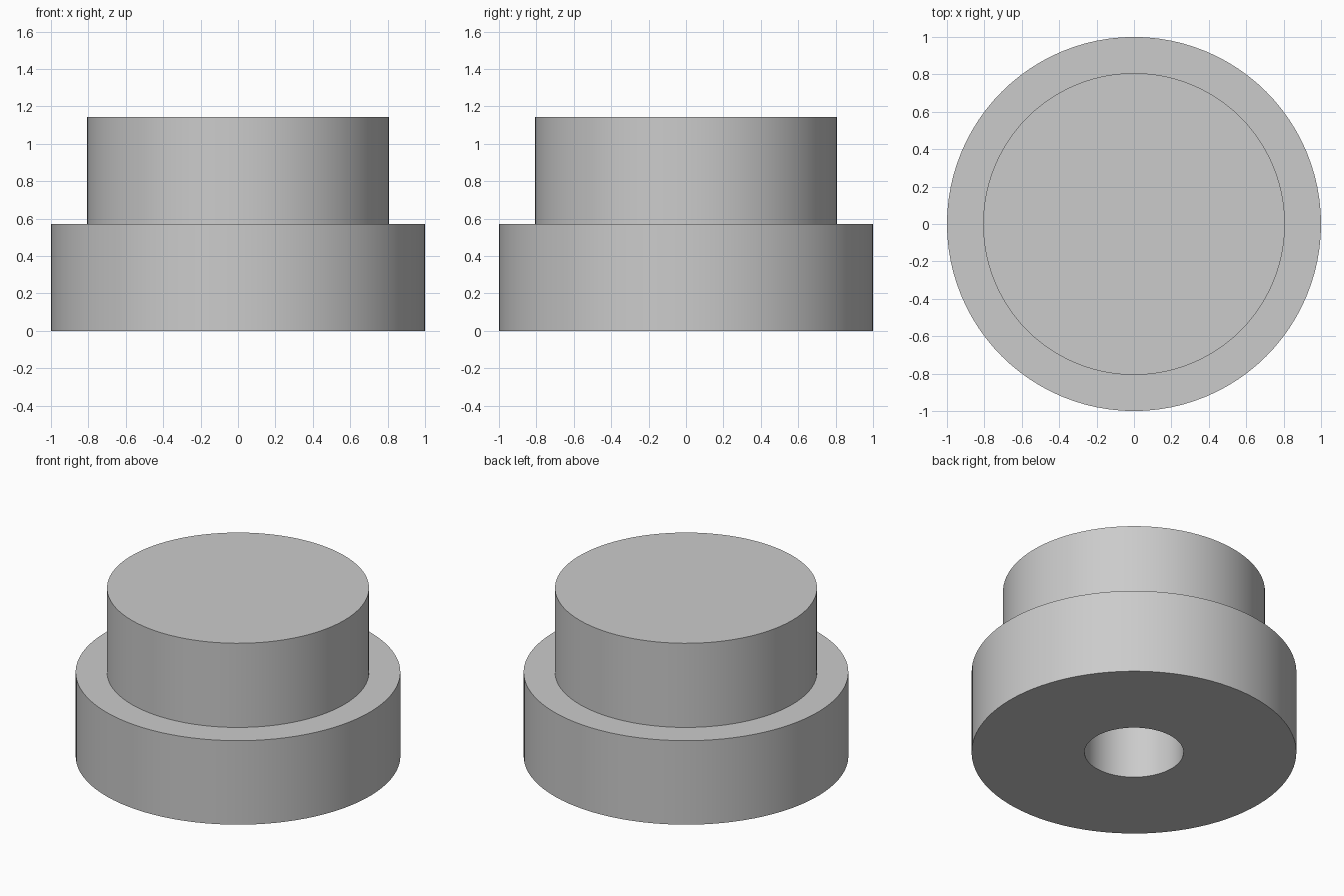
import bpy
import bmesh
import math

SEGMENTS = 96

cube = bpy.data.objects.get("Cube")
if cube:
    bpy.data.objects.remove(cube, do_unlink=True)

# Single plain grey
grey = bpy.data.materials.new("plain_grey")
grey.use_nodes = True
colour = (0.6, 0.6, 0.6, 1.0)
grey.diffuse_color = colour
grey.node_tree.nodes["Principled BSDF"].inputs["Base Color"].default_value = colour


def lathe(name, profile):
    """Revolve a closed (radius, height) profile about the z axis."""
    bm = bmesh.new()
    verts = [bm.verts.new((r, 0, z)) for r, z in profile]
    edges = [bm.edges.new(pair) for pair in zip(verts, verts[1:])]
    bmesh.ops.spin(bm, geom=verts + edges, cent=(0, 0, 0), axis=(0, 0, 1),
                   angle=math.tau, steps=SEGMENTS, use_merge=True)
    bmesh.ops.remove_doubles(bm, verts=bm.verts, dist=0.0001)
    bmesh.ops.recalc_face_normals(bm, faces=bm.faces)
    mesh = bpy.data.meshes.new(name)
    bm.to_mesh(mesh)
    bm.free()
    mesh.materials.append(grey)
    obj = bpy.data.objects.new(name, mesh)
    bpy.context.collection.objects.link(obj)
    bpy.ops.object.select_all(action="DESELECT")
    obj.select_set(True)
    bpy.context.view_layer.objects.active = obj
    bpy.ops.object.shade_smooth_by_angle(angle=math.radians(30))
    return obj


# Stepped round body with a blind bore in the underside
BASE_RADIUS, BOSS_RADIUS, BORE_RADIUS = 1.0, 0.807, 0.305
STEP_HEIGHT, TOP_HEIGHT = 0.571, 1.143
BORE_DEPTH = STEP_HEIGHT

lathe("stepped_body", [
    (0, BORE_DEPTH),
    (BORE_RADIUS, BORE_DEPTH),
    (BORE_RADIUS, 0),
    (BASE_RADIUS, 0),
    (BASE_RADIUS, STEP_HEIGHT),
    (BOSS_RADIUS, STEP_HEIGHT),
    (BOSS_RADIUS, TOP_HEIGHT),
    (0, TOP_HEIGHT),
])
